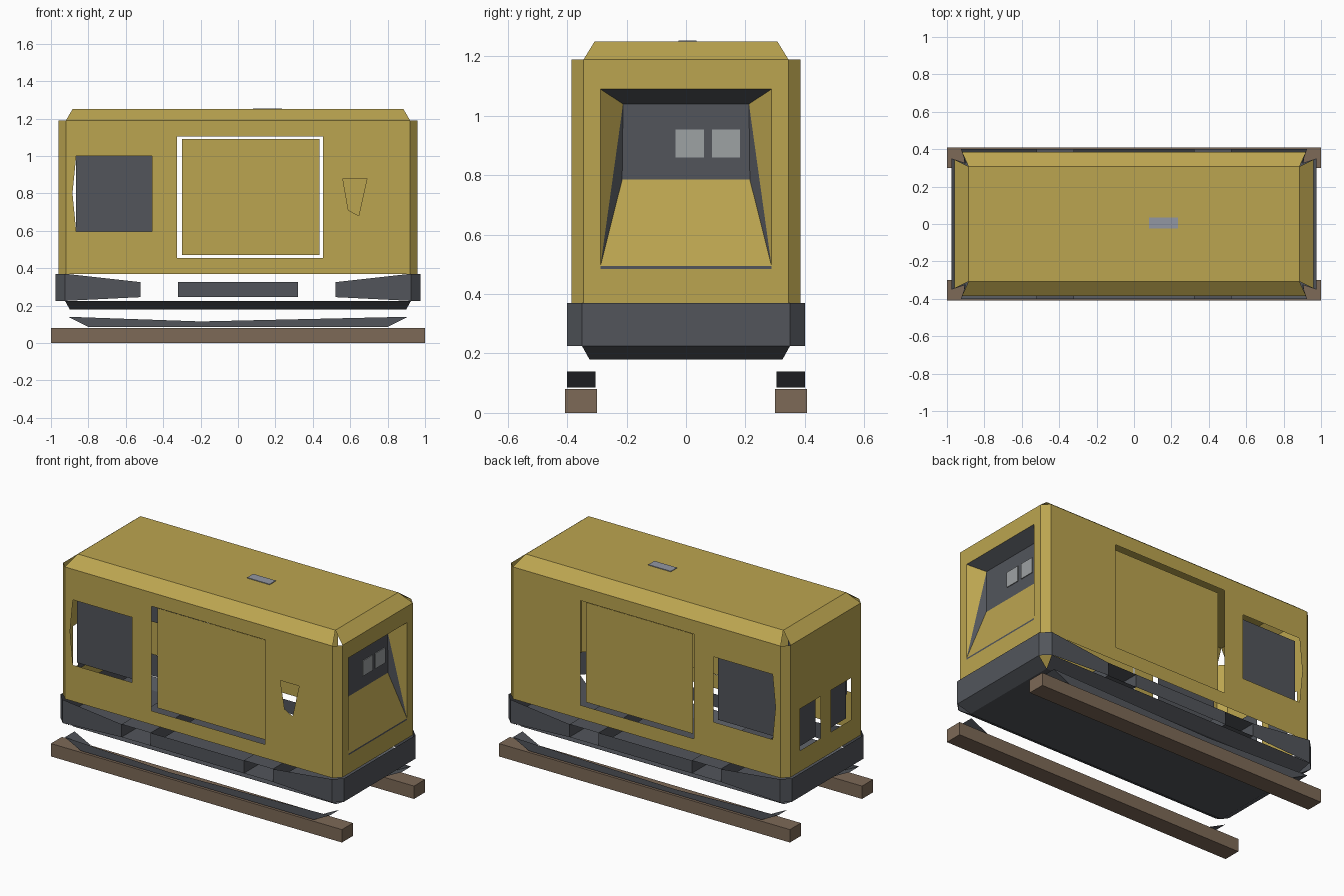
import bpy, bmesh
from mathutils import Vector

cube = bpy.data.objects.get("Cube")
if cube:
    bpy.data.objects.remove(cube, do_unlink=True)


def material(name, r, g, b):
    m = bpy.data.materials.new(name)
    m.use_nodes = True
    m.diffuse_color = (r, g, b, 1)
    m.node_tree.nodes["Principled BSDF"].inputs["Base Color"].default_value = (r, g, b, 1)
    return m


YELLOW = material("ochre_yellow", .50, .375, .08)
GREY = material("dark_grey", .084, .091, .105)
BROWN = material("wood_brown", .205, .142, .095)
LIGHT = material("light_grey", .34, .36, .37)
PLATE = material("blue_grey", .29, .31, .36)


def finish(name, bm, mat):
    me = bpy.data.meshes.new(name)
    bm.to_mesh(me)
    bm.free()
    me.materials.append(mat)
    ob = bpy.data.objects.new(name, me)
    bpy.context.collection.objects.link(ob)
    return ob


def faces(name, polys, mat, out):
    """Flat sheets; each face is turned towards the direction out."""
    bm = bmesh.new()
    for poly in polys:
        f = bm.faces.new([bm.verts.new(p) for p in poly])
        f.normal_update()
        if f.normal.dot(Vector(out)) < 0:
            f.normal_flip()
    return finish(name, bm, mat)


def sheet(name, loops, place, mat, out):
    """Flat sheet with an outline and holes, placed in space by place(a, b)."""
    bm = bmesh.new()
    edges = []
    for loop in loops:
        vs = [bm.verts.new(place(a, b)) for a, b in loop]
        edges += [bm.edges.new((vs[i - 1], vs[i])) for i in range(len(vs))]
    bmesh.ops.triangle_fill(bm, edges=edges, use_beauty=True, normal=Vector(out))
    for f in bm.faces:
        f.normal_update()
        if f.normal.dot(Vector(out)) < 0:
            f.normal_flip()
    return finish(name, bm, mat)


def box(name, x, y, z, mat):
    bm = bmesh.new()
    bmesh.ops.create_cube(bm, size=1)
    for v in bm.verts:
        v.co = [lo + (c + .5) * (hi - lo) for c, (lo, hi) in zip(v.co, (x, y, z))]
    return finish(name, bm, mat)


def rect(a0, a1, b0, b1):
    return [(a0, b0), (a1, b0), (a1, b1), (a0, b1)]


def corner_strips(name, x, y, cut, z0, z1, mat):
    """Upright chamfers on the four corners."""
    for sx, n in ((1, "right"), (-1, "left")):
        for sy, m in ((1, "back"), (-1, "front")):
            a, b = (sx * x, sy * (y - cut)), (sx * (x - cut), sy * y)
            faces(f"{name}_{m}_{n}", [[(*a, z0), (*b, z0), (*b, z1), (*a, z1)]], mat, (sx, sy, 0))


def bevel_cap(name, x, y, cut, z0, xi, yi, z1, mat):
    """Flat cap with four sloping borders, open at the corners."""
    up = 1 if z1 > z0 else -1
    faces(name + "_cap", [[(a, b, z1) for a, b in rect(-xi, xi, -yi, yi)]], mat, (0, 0, up))
    for s in (1, -1):
        faces(f"{name}_long_slope_{s}", [[(cut - x, s * y, z0), (x - cut, s * y, z0),
              (xi, s * yi, z1), (-xi, s * yi, z1)]], mat, (0, s, up))
        faces(f"{name}_end_slope_{s}", [[(s * x, cut - y, z0), (s * x, y - cut, z0),
              (s * xi, yi, z1), (s * xi, -yi, z1)]], mat, (s, 0, up))


# Housing: roof and corner posts
bevel_cap("roof", .96, .385, .04, 1.19, .885, .308, 1.25, YELLOW)
corner_strips("corner_post", .96, .385, .04, .37, 1.19, YELLOW)
box("roof_plate", (.08, .235), (-.025, .035), (1.249, 1.254), PLATE)

# Long walls with window and door openings, recessed door and window panels
window_hole = rect(-.865, -.46, .595, 1.0) + [(-.885, .8)]
door_hole = rect(-.325, .455, .455, 1.105)
vent_hole = [(.56, .88), (.69, .88), (.645, .68), (.59, .71)]
for s, side in ((-1, "front"), (1, "back")):
    out = (0, s, 0)
    loops = [rect(-.92, .92, .37, 1.19), window_hole, door_hole]
    if s < 0:
        loops.append(vent_hole)
    sheet(side + "_wall", loops, lambda a, b: (a, s * .385, b), YELLOW, out)
    sheet(side + "_door", [rect(-.30, .437, .47, 1.09)],
          lambda a, b: (a, s * .36, b), YELLOW, out)
    sheet(side + "_window_panel", [rect(-.865, -.46, .595, 1.0)],
          lambda a, b: (a, s * .345, b), GREY, out)

# Left end wall with two recessed grilles
grilles = [rect(.05, .25, .5, .76), rect(-.25, -.05, .5, .76)]
end = rect(-.345, .345, .37, 1.19)
sheet("vent_end_wall", [end] + grilles, lambda a, b: (-.96, a, b), YELLOW, (-1, 0, 0))
for i, g in enumerate(grilles):
    sheet(f"end_grille_{i}", [g], lambda a, b: (-.925, a, b), GREY, (-1, 0, 0))

# Control end wall with its tapering recess
sheet("control_end_wall", [end, rect(-.288, .288, .485, 1.09)],
      lambda a, b: (.96, a, b), YELLOW, (1, 0, 0))
XO, XI = .96, .88
top, brow, sill, foot = (.288, 1.09), (.212, 1.04), (.215, .785), (.288, .495)


def pt(x, p, s=1):
    return (x, s * p[0], p[1])


def span(x0, p, x1, q):
    return [pt(x0, p), pt(x0, p, -1), pt(x1, q, -1), pt(x1, q)]


faces("control_panel", [span(XO, top, XI, brow), span(XI, brow, XI, sill)], GREY, (1, 0, -.1))
faces("control_lower_panel", [span(XI, sill, XO, foot)], YELLOW, (1, 0, 0))
faces("control_bottom_lip", [span(XO, foot, XO, (.288, .485))], GREY, (1, 0, 0))
for s in (1, -1):
    faces(f"recess_upper_cheek_{s}", [[pt(XO, top, s), pt(XI, brow, s), pt(XO, foot, s)]],
          YELLOW, (1, 0, 0))
    faces(f"recess_lower_cheek_{s}", [[pt(XI, brow, s), pt(XI, sill, s), pt(XO, foot, s)]],
          GREY, (1, 0, 0))
for i, y in enumerate((-.035, .087)):
    box(f"gauge_{i}", (XI, XI + .005), (y, y + .095), (.86, .955), LIGHT)

# Base frame: end panels, corner chamfers, open sides and underside
corner_strips("base_corner", .975, .4, .05, .225, .37, GREY)
bevel_cap("base_tray", .975, .4, .05, .225, .9, .325, .18, GREY)
for s in (1, -1):
    sheet(f"base_end_{s}", [rect(-.35, .35, .225, .37)],
          lambda a, b: (s * .975, a, b), GREY, (s, 0, 0))
    flank = [(.925, .225), (.925, .37), (.52, .325), (.52, .245)]
    for name, shape in (("right_flank", flank), ("left_flank", [(-a, b) for a, b in flank]),
                        ("middle", rect(-.32, .32, .245, .325))):
        sheet(f"base_{name}_{s}", [shape], lambda a, b: (a, s * .4, b), GREY, (0, s, 0))

    # Fork pocket running through the base
    ring = rect(.32 * s, .52 * s, .245, .325)
    for i in range(4):
        p, q = ring[i - 1], ring[i]
        mid = Vector(((p[0] + q[0]) / 2 - .42 * s, 0, (p[1] + q[1]) / 2 - .285))
        faces(f"fork_pocket_{s}_{i}", [[(p[0], -.4, p[1]), (q[0], -.4, q[1]),
              (q[0], .4, q[1]), (p[0], .4, p[1])]], GREY, mid)

    # Runner with upswept ends and wooden skid beam
    sheet(f"runner_side_{s}", [[(-.91, .14), (-.8, .085), (.8, .085), (.91, .14), (-.2, .115)]],
          lambda a, b: (a, s * .4, b), GREY, (0, s, 0))
    for e in (1, -1):
        faces(f"runner_tip_{s}_{e}", [[(e * .8, s * .4, .085), (e * .91, s * .4, .14),
              (e * .91, s * .305, .14), (e * .8, s * .305, .085)]], GREY, (e, 0, -1))
    box(f"wooden_skid_{s}", (-1, 1), sorted((s * .3, s * .408)), (0, .08), BROWN)
